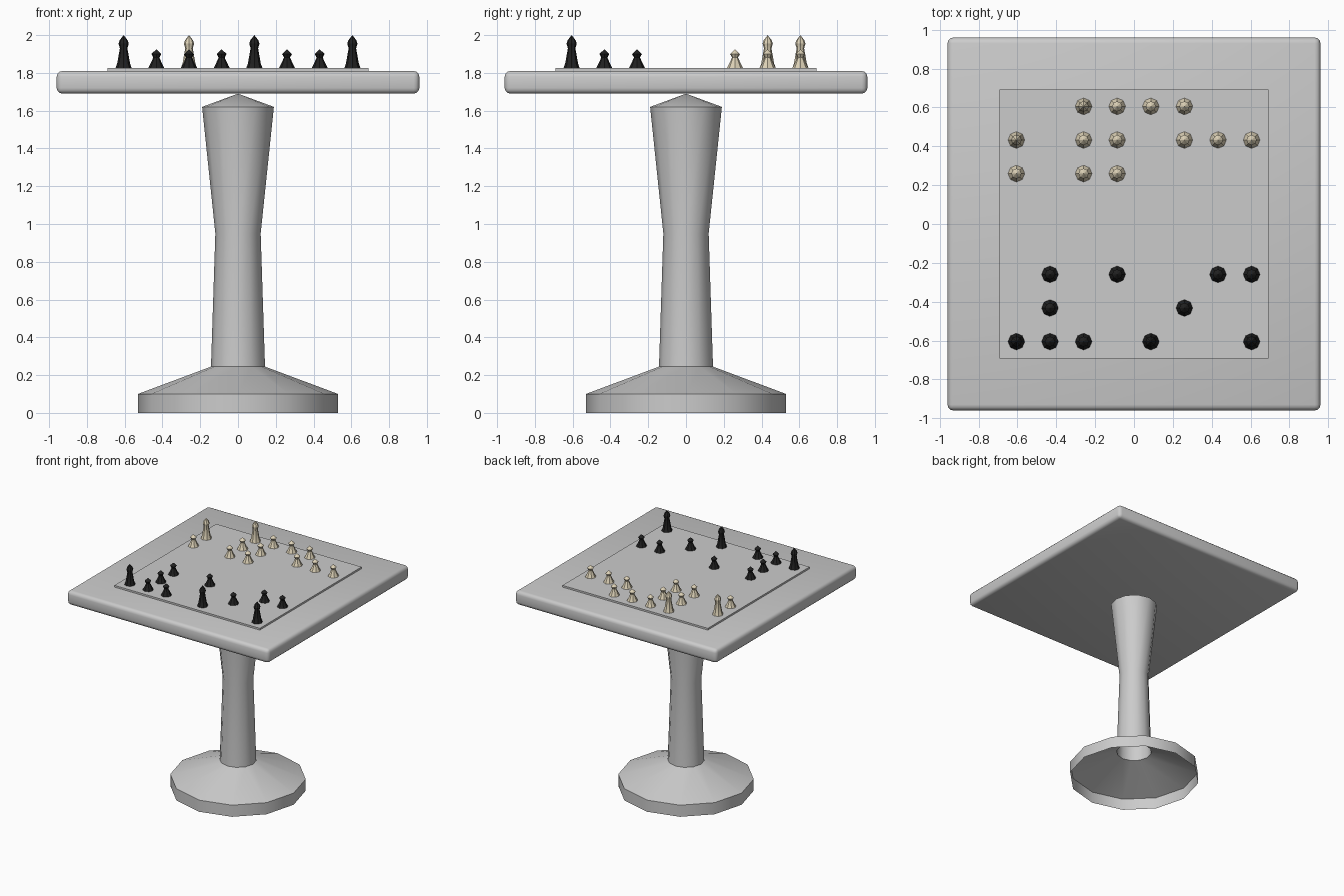
import bpy
import bmesh
from math import cos, sin, tau, radians

cube = bpy.data.objects.get("Cube")
if cube:
    bpy.data.objects.remove(cube, do_unlink=True)


def material(name, rgb):
    mat = bpy.data.materials.new(name)
    mat.use_nodes = True
    mat.diffuse_color = (*rgb, 1)
    mat.node_tree.nodes["Principled BSDF"].inputs["Base Color"].default_value = (*rgb, 1)
    return mat


grey = material("stone grey", (0.6, 0.6, 0.6))
cream = material("cream", (0.72, 0.64, 0.47))
black = material("black", (0.015, 0.015, 0.015))


def finish(name, bm, mat, angle):
    bmesh.ops.recalc_face_normals(bm, faces=bm.faces)
    mesh = bpy.data.meshes.new(name)
    bm.to_mesh(mesh)
    bm.free()
    mesh.materials.append(mat)
    obj = bpy.data.objects.new(name, mesh)
    bpy.context.collection.objects.link(obj)
    bpy.ops.object.select_all(action="DESELECT")
    obj.select_set(True)
    bpy.context.view_layer.objects.active = obj
    if angle:
        bpy.ops.object.shade_smooth_by_angle(angle=radians(angle))
    return obj


def lathe(name, profile, sides, mat, angle):
    """Turn (radius, height) points around z, closing to a point at the tip."""
    bm = bmesh.new()
    rings = [[bm.verts.new((r * cos(tau * i / sides), r * sin(tau * i / sides), z))
              for i in range(sides)] for r, z in profile[:-1]]
    for low, high in zip(rings, rings[1:]):
        for i in range(sides):
            j = (i + 1) % sides
            bm.faces.new((low[i], low[j], high[j], high[i]))
    tip = bm.verts.new((0, 0, profile[-1][1]))
    for i in range(sides):
        bm.faces.new((rings[-1][i], rings[-1][(i + 1) % sides], tip))
    return finish(name, bm, mat, angle)


def slab(name, half, bottom, top, bevel):
    bm = bmesh.new()
    bmesh.ops.create_cube(bm, size=1)
    for v in bm.verts:
        v.co = (v.co.x * 2 * half, v.co.y * 2 * half, top if v.co.z > 0 else bottom)
    if bevel:
        bmesh.ops.bevel(bm, geom=bm.edges[:], offset=bevel, segments=3,
                        profile=0.5, affect="EDGES")
    return finish(name, bm, grey, 40 if bevel else 0)


# Hollow pedestal: foot, column and pointed cap, open underneath
lathe("pedestal", [(0.53, 0), (0.53, 0.1), (0.143, 0.245), (0.12, 0.95),
                   (0.19, 1.62), (0, 1.69)], 12, grey, 40)

# Table top and playing board
slab("table_top", 0.96, 1.69, 1.81, 0.03)
slab("board", 0.692, 1.805, 1.825, 0)

# Game pieces, placed by square: columns and rows count from the front right
SQUARE = 0.173
BOARD_TOP = 1.825
pawn = [(0.043, 0), (0.034, 0.017), (0.016, 0.056), (0.026, 0.075), (0, 0.1)]
king = [(0.043, 0), (0.034, 0.025), (0.02, 0.105), (0.027, 0.13), (0.021, 0.148), (0, 0.175)]


def place(side, mat, rows, tall):
    for row, columns in rows.items():
        for col in columns:
            is_king = (col, row) in tall
            name = f"{side}_{'king' if is_king else 'pawn'}_{col}_{row}"
            obj = lathe(name, king if is_king else pawn, 8, mat, 30)
            obj.location = ((col - 3.5) * SQUARE, (row - 3.5) * SQUARE, BOARD_TOP)


place("dark", black, {0: (0, 1, 2, 4, 7), 1: (1, 5), 2: (1, 3, 6, 7)},
      {(0, 0), (4, 0), (7, 0)})
place("light", cream, {7: (2, 3, 4, 5), 6: (0, 2, 3, 5, 6, 7), 5: (0, 2, 3)},
      {(0, 6), (2, 7)})
